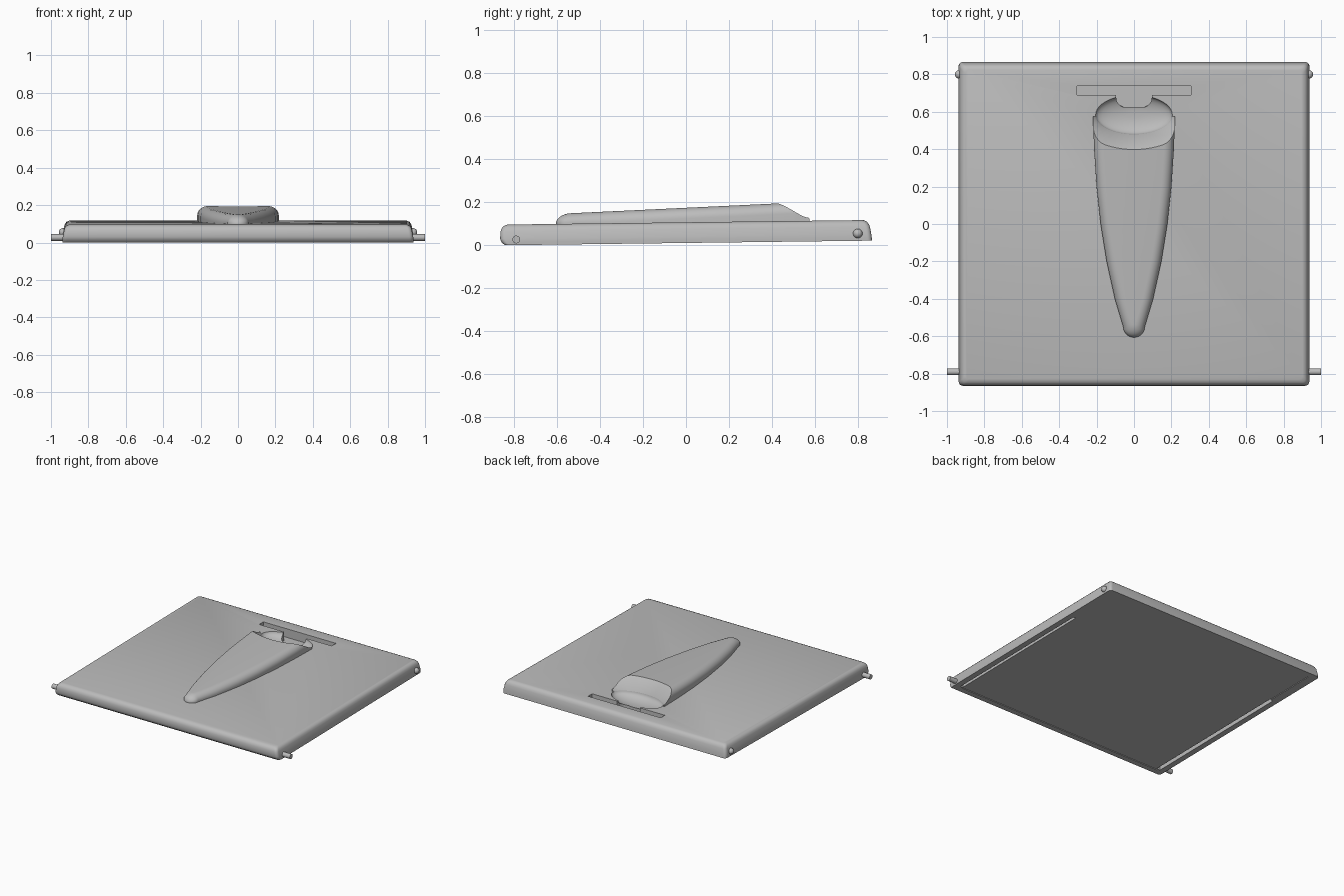
import bpy, bmesh, math
from mathutils import Matrix

cube = bpy.data.objects.get("Cube")
if cube:
    bpy.data.objects.remove(cube, do_unlink=True)

grey = bpy.data.materials.new("plain grey")
grey.use_nodes = True
COLOUR = (0.5, 0.5, 0.5, 1)
grey.diffuse_color = COLOUR
grey.node_tree.nodes["Principled BSDF"].inputs["Base Color"].default_value = COLOUR

TOP = 0.096  # height of the panel's upper face before tilting


def add_object(name, bm):
    bmesh.ops.recalc_face_normals(bm, faces=bm.faces)
    mesh = bpy.data.meshes.new(name)
    bm.to_mesh(mesh)
    bm.free()
    mesh.materials.append(grey)
    ob = bpy.data.objects.new(name, mesh)
    bpy.context.collection.objects.link(ob)
    return ob


def loft(name, rings):
    """Skin a list of equal-length closed rings and cap both ends."""
    bm = bmesh.new()
    loops = [[bm.verts.new(p) for p in ring] for ring in rings]
    for a, b in zip(loops, loops[1:]):
        for i in range(len(a)):
            j = (i + 1) % len(a)
            bm.faces.new((a[i], a[j], b[j], b[i]))
    bm.faces.new(loops[0])
    bm.faces.new(loops[-1])
    return add_object(name, bm)


def rounded_rect(hx, y0, y1, z, r=0.022, steps=5):
    ring = []
    corners = [(hx - r, y1 - r), (r - hx, y1 - r), (r - hx, y0 + r), (hx - r, y0 + r)]
    for k, (cx, cy) in enumerate(corners):
        for s in range(steps + 1):
            a = (k + s / steps) * math.pi / 2
            ring.append((cx + r * math.cos(a), cy + r * math.sin(a), z))
    return ring


def box(name, x0, x1, y0, y1, z0, z1):
    return loft(name, [[(x0, y0, z), (x1, y0, z), (x1, y1, z), (x0, y1, z)] for z in (z0, z1)])


def cut(ob, cutters):
    """Subtract the cutters, bake the result and remove them."""
    for c in cutters:
        c.hide_render = True
        mod = ob.modifiers.new("cut", 'BOOLEAN')
        mod.operation, mod.solver, mod.object = 'DIFFERENCE', 'EXACT', c
    graph = bpy.context.evaluated_depsgraph_get()
    ob.data = bpy.data.meshes.new_from_object(ob.evaluated_get(graph))
    ob.modifiers.clear()
    for c in cutters:
        bpy.data.objects.remove(c, do_unlink=True)


def scoop_cutter():
    """Shallow oval bowl that flares outward above the panel."""
    levels = []
    for k in range(1, 9):
        a = k / 8 * math.pi / 2
        levels.append((0.205 * math.sin(a), 0.105 * math.sin(a), TOP - 0.05 * math.cos(a)))
    levels += [(0.30, 0.185, 0.178), (0.38, 0.25, 0.25)]
    rings = [[(rx * math.cos(t), 0.585 + ry * math.sin(t), z)
              for t in (2 * math.pi * i / 64 for i in range(64))] for rx, ry, z in levels]
    return loft("scoop_cutter", rings)


# Panel: stacked outlines with rounded upper edges and a rounded lower front
profile = [(0, 0.938, -0.842, 0.866), (0.012, 0.938, -0.857, 0.865), (0.03, 0.937, -0.865, 0.863),
           (0.065, 0.93, -0.862, 0.857), (0.08, 0.925, -0.856, 0.85),
           (0.09, 0.916, -0.846, 0.841), (TOP, 0.902, -0.83, 0.827)]
panel = loft("panel", [rounded_rect(hx, y0, y1, z) for z, hx, y0, y1 in profile])

# Bowl, latch slot and its notch, then the underside recess and side slots
notch = loft("notch_cutter", [rounded_rect(0.095, 0.625, 0.8, z, 0.05) for z in (0.03, 0.2)])
cut(notch, [box("notch_trim", -1, 1, 0.715, 1, -1, 1)])
bowl = scoop_cutter()
cut(bowl, [box("bowl_trim", -1, 1, 0.7, 1, -1, 1)])
cutters = [bowl, notch,
           box("latch_cutter", -0.305, 0.305, 0.69, 0.74, 0.03, 0.2),
           box("recess_cutter", -0.875, 0.875, -0.8, 0.82, -0.1, 0.005)]
for side in (-1, 1):
    x0, x1 = sorted((side * 0.87, side * 0.895))
    cutters.append(box("side_slot_cutter", x0, x1, -0.79, 0.42, -0.1, 0.04))
cut(panel, cutters)

# Raised teardrop grip, lofted front to back with a round nose
outline = [(-0.605, 0), (-0.55, 0.057), (-0.4, 0.102), (-0.2, 0.146), (0, 0.178),
           (0.2, 0.2), (0.4, 0.213), (0.575, 0.22)]


def half_width(y):
    for (ya, wa), (yb, wb) in zip(outline, outline[1:]):
        if y <= yb:
            t = (y - ya) / (yb - ya)
            return wa + (wb - wa) * (math.sqrt(t * (2 - t)) if wa == 0 else t)
    return outline[-1][1]


def grip_section(y):
    w = max(half_width(y), 0.004)
    height = 0.145 + 0.035 * (y + 0.53) - TOP
    d = min((y + 0.605) / 0.07, 1)
    height = max(height * math.sqrt(max(d * (2 - d), 0)), 0.004)
    rx, rz = min(w, 0.055), height * 0.9 if height < 0.055 else 0.05
    ring = [(-w, y, TOP - 0.01), (w, y, TOP - 0.01)]
    for side in (1, -1):
        for k in range(9):
            a = (k if side > 0 else 8 - k) / 8 * math.pi / 2
            ring.append((side * (w - rx * 0.99 + rx * 0.99 * math.cos(a)), y,
                         TOP + height - rz + rz * math.sin(a)))
    return ring


stations = [-0.605 + 0.07 * (1 - math.cos(k / 8 * math.pi / 2)) for k in range(8)]
stations += [-0.535, -0.5, -0.45, -0.4, -0.3, -0.2, -0.1, 0, 0.1, 0.2, 0.3, 0.4, 0.5, 0.575]
grip = loft("grip", [grip_section(y) for y in stations])
cut(grip, [scoop_cutter()])

parts = [panel, grip]

# Hinge pins at the front and snap knobs at the back, on both sides
for side, word in ((1, "left"), (-1, "right")):
    bm = bmesh.new()
    bmesh.ops.create_cone(bm, cap_ends=True, segments=24, radius1=0.018, radius2=0.018, depth=0.09,
                          matrix=Matrix.Translation((side * 0.955, -0.79, 0.026))
                          @ Matrix.Rotation(math.pi / 2, 4, 'Y'))
    parts.append(add_object(word + "_hinge_pin", bm))
    bm = bmesh.new()
    bmesh.ops.create_uvsphere(bm, u_segments=24, v_segments=12, radius=0.022,
                              matrix=Matrix.Translation((side * 0.936, 0.8, 0.034)))
    parts.append(add_object(word + "_snap_knob", bm))

# Tilt everything slightly upward toward the back and shade smoothly
tilt = Matrix.Translation((0, 0, 0.0108)) @ Matrix.Rotation(0.0125, 4, 'X')
for ob in parts:
    ob.data.transform(tilt)
    bpy.ops.object.select_all(action='DESELECT')
    ob.select_set(True)
    bpy.context.view_layer.objects.active = ob
    bpy.ops.object.shade_smooth_by_angle(angle=math.radians(35))
